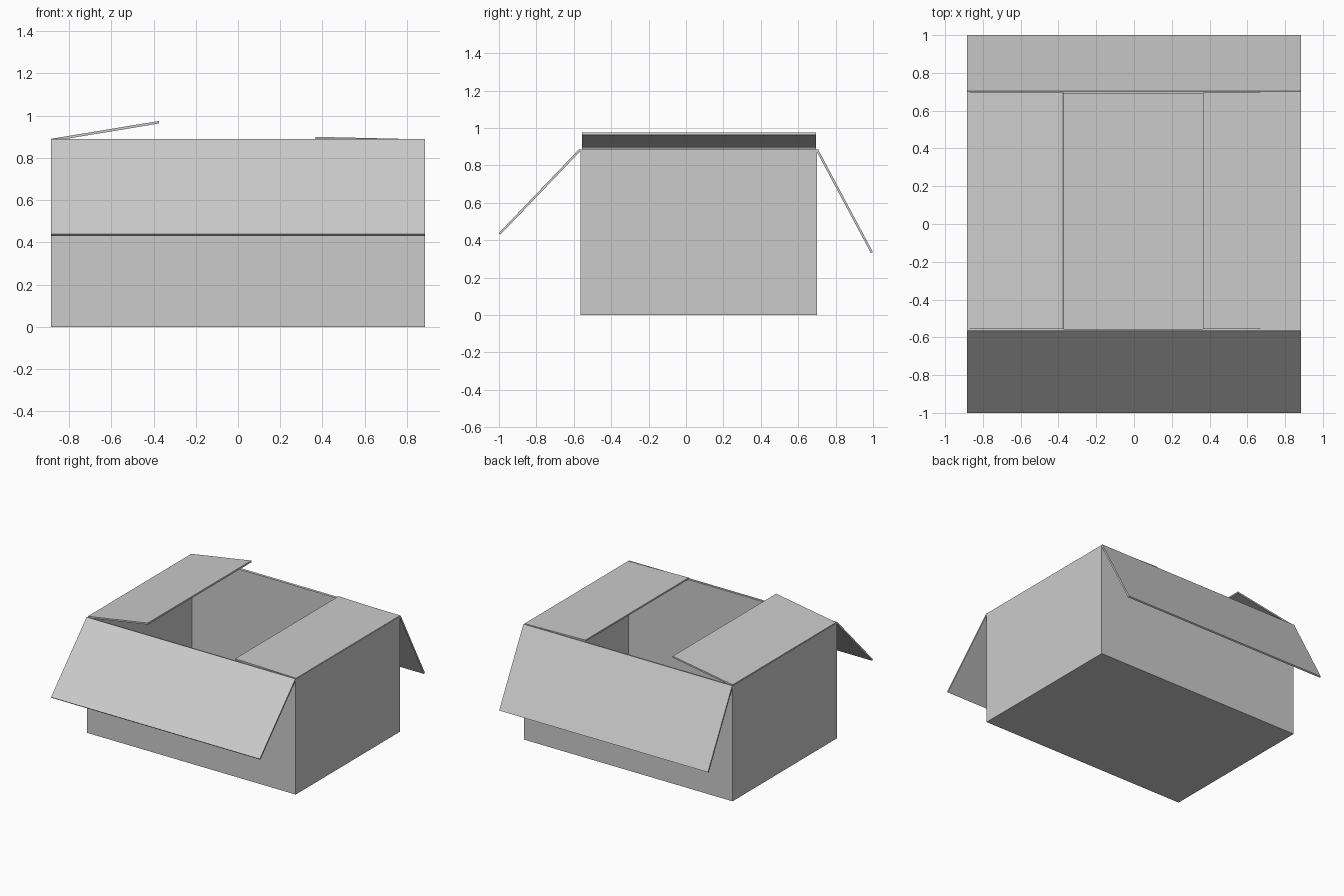
import bpy, bmesh
from mathutils import Vector

if "Cube" in bpy.data.objects:
    bpy.data.objects.remove(bpy.data.objects["Cube"])

X, Y0, Y1, H, T = 0.885, -0.565, 0.70, 0.885, 0.01

card = bpy.data.materials.new("cardboard grey")
card.diffuse_color = (0.6, 0.6, 0.6, 1)
card.use_nodes = True
card.node_tree.nodes["Principled BSDF"].inputs["Base Color"].default_value = card.diffuse_color


def finish(name, bm):
    bmesh.ops.recalc_face_normals(bm, faces=bm.faces[:])
    me = bpy.data.meshes.new(name)
    bm.to_mesh(me)
    bm.free()
    me.materials.append(card)
    ob = bpy.data.objects.new(name, me)
    bpy.context.collection.objects.link(ob)
    return ob


# Open-topped box body: floor, walls, rim and inner faces
bm = bmesh.new()


def ring(inset, z):
    return [bm.verts.new((x, y, z)) for x, y in (
        (-X + inset, Y0 + inset), (X - inset, Y0 + inset),
        (X - inset, Y1 - inset), (-X + inset, Y1 - inset))]


rings = [ring(0, 0), ring(0, H), ring(T, H), ring(T, T)]
bm.faces.new(rings[0])
bm.faces.new(rings[3])
for a, b in zip(rings, rings[1:]):
    for i in range(4):
        j = (i + 1) % 4
        bm.faces.new((a[i], a[j], b[j], b[i]))
finish("box_body", bm)


# Flap: thin slab from hinge to tip, (across, z) points swept along the hinge
def flap(name, hinge, tip, lo, hi, along_x):
    h, t = Vector(hinge), Vector(tip)
    d = (t - h).normalized()
    n = Vector((-d.y, d.x)) * 0.006
    bm = bmesh.new()
    ends = []
    for s in (lo, hi):
        ends.append([bm.verts.new((s, p.x, p.y) if along_x else (p.x, s, p.y))
                     for p in (h + n, t + n, t - n, h - n)])
    a, b = ends
    bm.faces.new(a)
    bm.faces.new(b)
    for i in range(4):
        j = (i + 1) % 4
        bm.faces.new((a[i], a[j], b[j], b[i]))
    finish(name, bm)


# Long flaps hang outward, short flaps lie nearly closed
flap("front_flap", (Y0, H), (-0.996, 0.435), -X, X, True)
flap("back_flap", (Y1, H), (0.994, 0.334), -X, X, True)
flap("left_flap", (-0.882, H), (-0.374, 0.969), Y0 + 0.008, Y1 - 0.004, False)
flap("right_flap", (0.882, 0.882), (0.366, 0.894), Y0 + 0.008, Y1 - 0.004, False)
